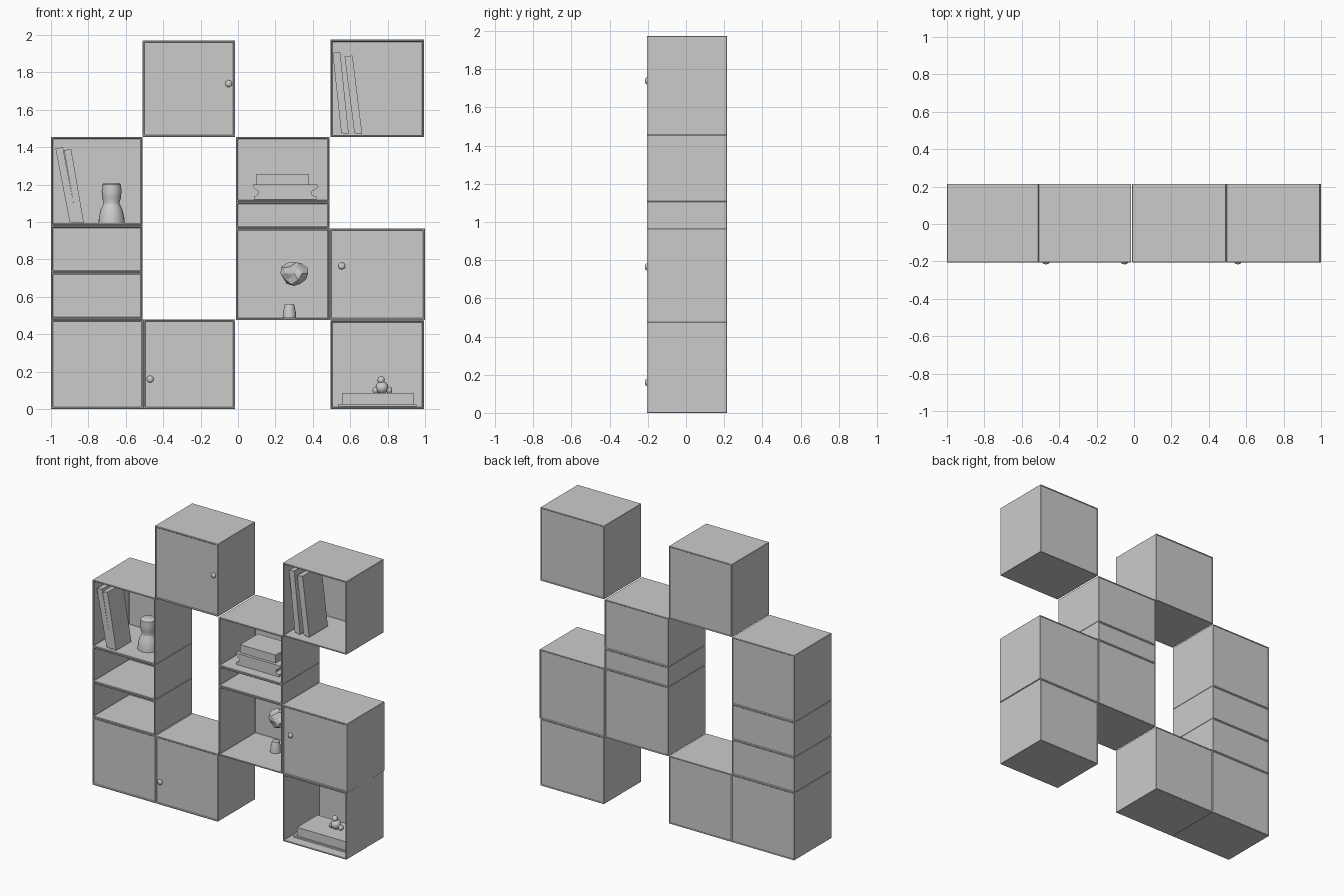
import bpy, bmesh, math, random
from mathutils import Vector

random.seed(4)
if "Cube" in bpy.data.objects:
    bpy.data.objects.remove(bpy.data.objects["Cube"])

grey = bpy.data.materials.new("light_grey")
grey.use_nodes = True
grey.diffuse_color = (0.6, 0.6, 0.6, 1)
grey.node_tree.nodes["Principled BSDF"].inputs["Base Color"].default_value = (0.6, 0.6, 0.6, 1)

FRONT, BACK, WALL = -0.205, 0.215, 0.013


def finish(bm, name, smooth=False):
    bmesh.ops.recalc_face_normals(bm, faces=bm.faces)
    mesh = bpy.data.meshes.new(name)
    bm.to_mesh(mesh)
    bm.free()
    mesh.materials.append(grey)
    obj = bpy.data.objects.new(name, mesh)
    bpy.context.collection.objects.link(obj)
    if smooth:
        bpy.ops.object.select_all(action='DESELECT')
        obj.select_set(True)
        bpy.context.view_layer.objects.active = obj
        bpy.ops.object.shade_smooth_by_angle(angle=math.radians(40))
    return obj


def recess(bm, y_dir, rim, depth):
    """Sink the panel on the front or back, leaving a rim."""
    bm.normal_update()
    face = max(bm.faces, key=lambda f: f.normal.y * y_dir)
    bmesh.ops.inset_individual(bm, faces=[face], thickness=rim)
    moved = bmesh.ops.extrude_discrete_faces(bm, faces=[face])["faces"]
    bmesh.ops.translate(bm, verts=moved[0].verts, vec=(0, -y_dir * depth, 0))


def case(name, x0, x1, z0, z1, closed=False):
    bm = bmesh.new()
    bmesh.ops.create_cube(bm, size=1)
    for v in bm.verts:
        v.co = Vector((x1 if v.co.x > 0 else x0,
                       BACK if v.co.y > 0 else FRONT,
                       z1 if v.co.z > 0 else z0))
    recess(bm, -1, WALL, 0.004 if closed else 0.4)
    recess(bm, 1, 0.008, 0.004)
    obj = finish(bm, name)
    bevel = obj.modifiers.new("soft_edges", 'BEVEL')
    bevel.width = 0.003
    bevel.limit_method = 'ANGLE'


def prism(name, outline, y0, y1):
    """Extrude an x-z outline along the depth."""
    bm = bmesh.new()
    face = bm.faces.new([bm.verts.new((x, y0, z)) for x, z in outline])
    ext = bmesh.ops.extrude_face_region(bm, geom=[face])["geom"]
    verts = [g for g in ext if isinstance(g, bmesh.types.BMVert)]
    bmesh.ops.translate(bm, verts=verts, vec=(0, y1 - y0, 0))
    return finish(bm, name)


def slab(name, x0, x1, z0, z1, y0, y1):
    return prism(name, [(x0, z0), (x1, z0), (x1, z1), (x0, z1)], y0, y1)


def lathe(name, x, y, z, profile, sides=24):
    bm = bmesh.new()
    rings = [[bm.verts.new((x + r * math.cos(math.tau * i / sides),
                            y + r * math.sin(math.tau * i / sides), z + h))
              for i in range(sides)] for r, h in profile]
    for low, high in zip(rings, rings[1:]):
        for i in range(sides):
            j = (i + 1) % sides
            bm.faces.new((low[i], low[j], high[j], high[i]))
    bm.faces.new(rings[0])
    bm.faces.new(rings[-1])
    return finish(bm, name, True)


def blob(name, centre, radii, jitter=0.0, detail=2):
    bm = bmesh.new()
    bmesh.ops.create_icosphere(bm, subdivisions=detail, radius=1)
    for v in bm.verts:
        k = 1 + random.uniform(-jitter, jitter)
        v.co = Vector(c + p * r * k for c, p, r in zip(centre, v.co, radii))
    return finish(bm, name, jitter == 0)


# Cases, column by column
C0, C1, C2, C3, C4 = -1.0, -0.51, -0.01, 0.49, 1.0
case("lower_left_cabinet", C0, C1 + 0.005, 0, 0.48, True)
case("lower_middle_cabinet", C1 + 0.005, C2 - 0.005, 0, 0.48, True)
case("left_low_shelf", C0, C1, 0.48, 0.73)
case("left_mid_shelf", C0, C1, 0.73, 0.98)
case("left_top_shelf", C0, C1, 0.98, 1.455)
case("upper_cabinet", C1, C2 - 0.005, 1.455, 1.97, True)
case("centre_display", C2, C3, 0.475, 0.965)
case("centre_narrow_shelf", C2, C3, 0.965, 1.107)
case("centre_top_shelf", C2, C3, 1.107, 1.455)
case("right_open_box", C3 + 0.004, C4 - 0.005, 0, 0.475)
case("right_cabinet", C3, C4, 0.475, 0.965, True)
case("upper_right_box", C3 + 0.004, C4 - 0.005, 1.455, 1.975)

# Door knobs
for i, (x, z) in enumerate([(-0.05, 1.74), (-0.47, 0.16), (0.555, 0.765)]):
    blob(f"door_knob_{i + 1}", (x, FRONT, z), (0.019, 0.011, 0.019))


# Leaning books: (top left x, top z, bottom left x, width)
def leaning_book(name, top, z1, bottom, z0, width, y0, y1):
    prism(name, [(bottom, z0 + 0.006), (bottom + width, z0),
                 (top + width, z1), (top, z1 - 0.006)], y0, y1)


leaning_book("upper_book_1", 0.506, 1.91, 0.552, 1.47, 0.04, -0.15, 0.06)
leaning_book("upper_book_2", 0.57, 1.89, 0.622, 1.47, 0.042, -0.15, 0.06)
leaning_book("left_book_1", -0.976, 1.40, -0.90, 0.994, 0.04, -0.19, -0.02)
leaning_book("left_book_2", -0.93, 1.39, -0.862, 0.994, 0.038, -0.19, -0.02)

# Vase on the left shelf
lathe("vase", -0.676, -0.04, 0.993,
      [(0.07, 0), (0.068, 0.03), (0.058, 0.075), (0.045, 0.1), (0.042, 0.11),
       (0.05, 0.135), (0.053, 0.17), (0.05, 0.208), (0.04, 0.216)])

# Stack of books, the lower ones flaring at the covers
prism("stack_bottom_book", [(0.085, 1.12), (0.42, 1.12), (0.42, 1.135), (0.395, 1.145),
                            (0.395, 1.165), (0.11, 1.165), (0.105, 1.145), (0.085, 1.135)],
      -0.14, 0.1)
prism("stack_middle_book", [(0.105, 1.165), (0.4, 1.165), (0.43, 1.185), (0.425, 1.2),
                            (0.08, 1.2), (0.08, 1.188)], -0.14, 0.1)
slab("stack_top_book", 0.1, 0.38, 1.2, 1.257, -0.12, 0.08)

# Plant and pot in the centre display
blob("plant_foliage", (0.3, 0.04, 0.725), (0.07, 0.065, 0.06), 0.16)
lathe("plant_pot", 0.275, 0.03, 0.488,
      [(0.036, 0), (0.034, 0.03), (0.027, 0.065), (0.024, 0.075)], 16)

# Tray with a small figure
slab("tray_base", 0.535, 0.955, 0.013, 0.024, -0.14, 0.11)
slab("tray_body", 0.555, 0.94, 0.024, 0.085, -0.13, 0.1)
blob("figure_body", (0.77, 0, 0.115), (0.035, 0.035, 0.035))
blob("figure_head", (0.765, -0.005, 0.155), (0.02, 0.02, 0.022))
for side in (-1, 1):
    blob("figure_arm", (0.772 + side * 0.037, 0, 0.1), (0.016, 0.02, 0.02))
